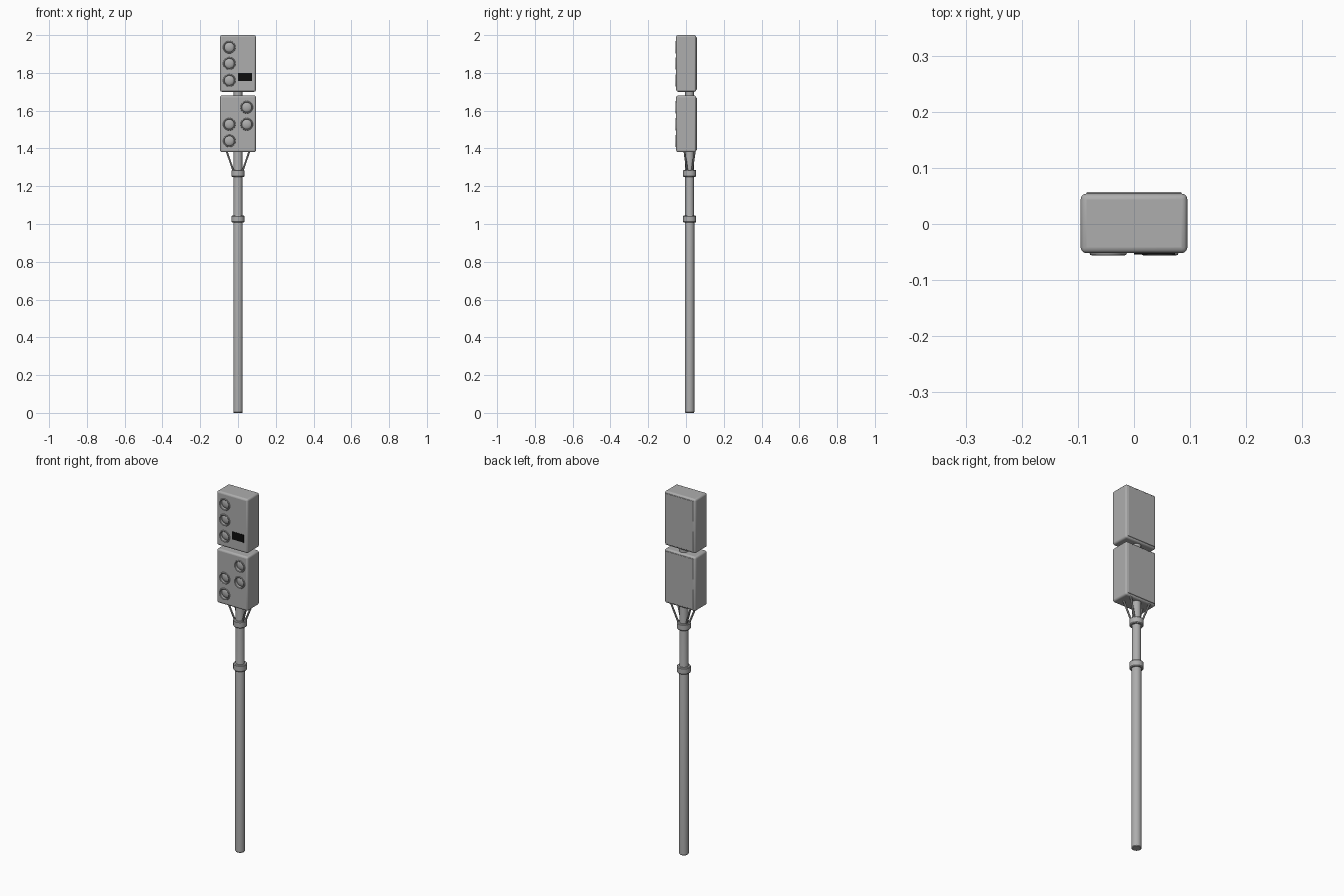
import bpy, bmesh, math
from mathutils import Vector

cube = bpy.data.objects.get("Cube")
if cube:
    bpy.data.objects.remove(cube, do_unlink=True)


def material(name, value):
    m = bpy.data.materials.new(name)
    m.use_nodes = True
    color = (value, value, value, 1)
    m.diffuse_color = color
    m.node_tree.nodes["Principled BSDF"].inputs["Base Color"].default_value = color
    return m


GREY = material("painted grey", 0.42)
BLACK = material("display black", 0.004)
POLE_Y = 0.019


def finish(obj, name, mat=GREY, angle=35):
    obj.name = name
    obj.data.materials.append(mat)
    bpy.ops.object.select_all(action='DESELECT')
    obj.select_set(True)
    bpy.context.view_layer.objects.active = obj
    bpy.ops.object.shade_smooth_by_angle(angle=math.radians(angle))
    return obj


def box(name, lo, hi, mat=GREY, bevel=0):
    lo, hi = Vector(lo), Vector(hi)
    bpy.ops.mesh.primitive_cube_add(size=1, location=(lo + hi) / 2)
    obj = bpy.context.object
    obj.scale = hi - lo
    bpy.ops.object.transform_apply(location=False, rotation=False, scale=True)
    if bevel:
        mod = obj.modifiers.new("rounded edges", 'BEVEL')
        mod.width, mod.segments = bevel, 3
    return finish(obj, name, mat)


def lathe(name, profile, location, facing_front=False, sides=24):
    """Spin (radius, height) pairs around an upright or front-facing axis."""
    bm = bmesh.new()
    verts = [bm.verts.new((r, 0, h)) for r, h in profile]
    edges = [bm.edges.new(pair) for pair in zip(verts, verts[1:])]
    bmesh.ops.spin(bm, geom=verts + edges, axis=(0, 0, 1), cent=(0, 0, 0),
                   angle=math.tau, steps=sides)
    bmesh.ops.remove_doubles(bm, verts=bm.verts, dist=0.0001)
    bmesh.ops.recalc_face_normals(bm, faces=bm.faces)
    mesh = bpy.data.meshes.new(name)
    bm.to_mesh(mesh)
    bm.free()
    obj = bpy.data.objects.new(name, mesh)
    bpy.context.collection.objects.link(obj)
    obj.location = location
    if facing_front:
        obj.rotation_euler.x = math.pi / 2
    return finish(obj, name)


def rod(name, a, b, radius):
    a, b = Vector(a), Vector(b)
    bpy.ops.mesh.primitive_cylinder_add(vertices=10, radius=radius,
                                        depth=(b - a).length, location=(a + b) / 2)
    obj = bpy.context.object
    obj.rotation_euler = (b - a).to_track_quat('Z', 'Y').to_euler()
    return finish(obj, name)


# Pole with rounded foot, running up behind both heads
lathe("pole", [(0, 0), (0.022, 0), (0.025, 0.004), (0.025, 1.03),
               (0.023, 1.04), (0.023, 1.72), (0, 1.72)], (0, POLE_Y, 0))

# Clamping collars
for name, z in (("lower_collar", 1.008), ("upper_collar", 1.25)):
    lathe(name, [(0.023, 0), (0.032, 0), (0.035, 0.004), (0.035, 0.032),
                 (0.032, 0.036), (0.023, 0.036)], (0, POLE_Y, z))

# Splayed struts carrying the lower head
for sx in (-1, 1):
    for sy in (-1, 1):
        side = ("right", "left")[sx > 0] + ("_front", "_back")[sy > 0]
        rod("strut_" + side, (sx * 0.022, POLE_Y + sy * 0.012, 1.275),
            (sx * 0.062, POLE_Y + sy * 0.028, 1.39), 0.005)

# Signal heads with recessed lamps
heads = {
    "lower": (1.38, 1.68, [(1, 0.238), (1, 0.148), (-1, 0.148), (-1, 0.06)]),
    "upper": (1.70, 2.00, [(-1, 0.236), (-1, 0.15), (-1, 0.06)]),
}
for level, (bottom, top, lamps) in heads.items():
    body = box(level + "_head", (-0.095, -0.052, bottom), (0.095, 0.054, top), bevel=0.01)
    box(level + "_back_panel", (-0.085, 0.05, bottom + 0.01),
        (0.085, 0.057, top - 0.01), bevel=0.002)
    for i, (side, height) in enumerate(lamps):
        x, z = side * 0.046, bottom + height
        # Hole for the lamp
        bpy.ops.mesh.primitive_cylinder_add(vertices=24, radius=0.029, depth=0.04,
                                            location=(x, -0.055, z),
                                            rotation=(math.pi / 2, 0, 0))
        cutter = bpy.context.object
        cutter.name = f"{level}_lamp_cutter_{i}"
        cutter.hide_render = True
        cutter.hide_set(True)
        cut = body.modifiers.new("lamp hole", 'BOOLEAN')
        cut.operation, cut.solver, cut.object = 'DIFFERENCE', 'EXACT', cutter
        # Raised rim and domed lens
        lathe(f"{level}_lamp_rim_{i}", [(0.034, 0), (0.032, 0.005), (0.029, 0.006),
                                        (0.026, 0.004), (0.026, -0.014), (0.034, -0.014)],
              (x, -0.05, z), True)
        lathe(f"{level}_lens_{i}", [(0.027, 0), (0.022, 0.004), (0.012, 0.007), (0, 0.008)],
              (x, -0.06 + 0.022, z), True)

# Dark display grille
box("display_grille", (0, -0.054, 1.757), (0.073, -0.05, 1.8), BLACK)
